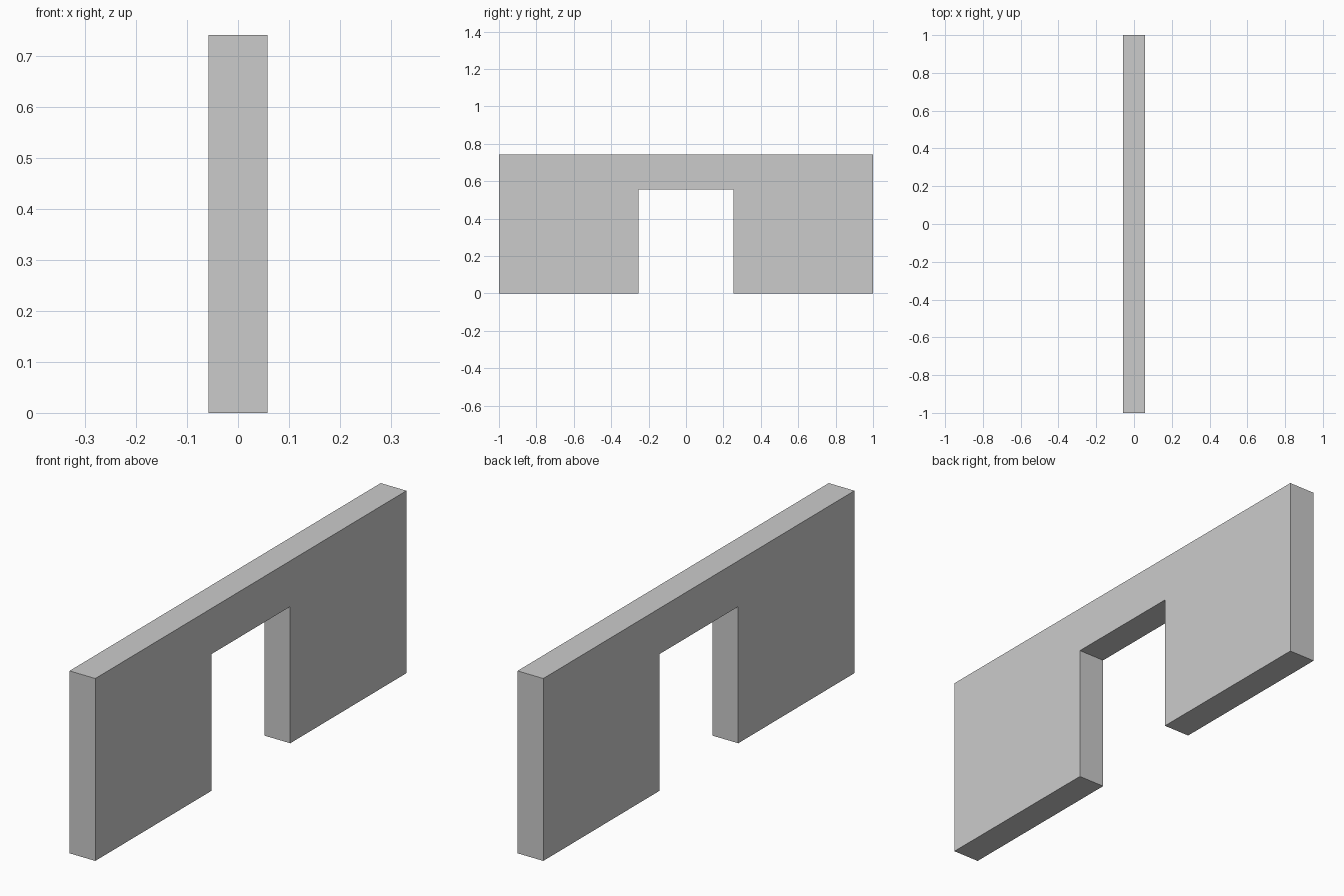
import bpy
import bmesh

if "Cube" in bpy.data.objects:
    bpy.data.objects.remove(bpy.data.objects["Cube"])

HALF_THICK = 0.058
HEIGHT = 0.742
DOOR_HALF = 0.253
DOOR_TOP = 0.556

# Wall outline in the y-z plane, with a doorway notch
profile = [(-1, 0), (-DOOR_HALF, 0), (-DOOR_HALF, DOOR_TOP), (DOOR_HALF, DOOR_TOP),
           (DOOR_HALF, 0), (1, 0), (1, HEIGHT), (-1, HEIGHT)]

# Extrude the outline through the wall thickness
bm = bmesh.new()
face = bm.faces.new([bm.verts.new((-HALF_THICK, y, z)) for y, z in profile])
extruded = bmesh.ops.extrude_face_region(bm, geom=[face], use_keep_orig=True)
moved = [g for g in extruded["geom"] if isinstance(g, bmesh.types.BMVert)]
bmesh.ops.translate(bm, verts=moved, vec=(2 * HALF_THICK, 0, 0))
bmesh.ops.recalc_face_normals(bm, faces=bm.faces)

mesh = bpy.data.meshes.new("doorway_wall")
bm.to_mesh(mesh)
bm.free()
wall = bpy.data.objects.new("doorway_wall", mesh)
bpy.context.collection.objects.link(wall)
